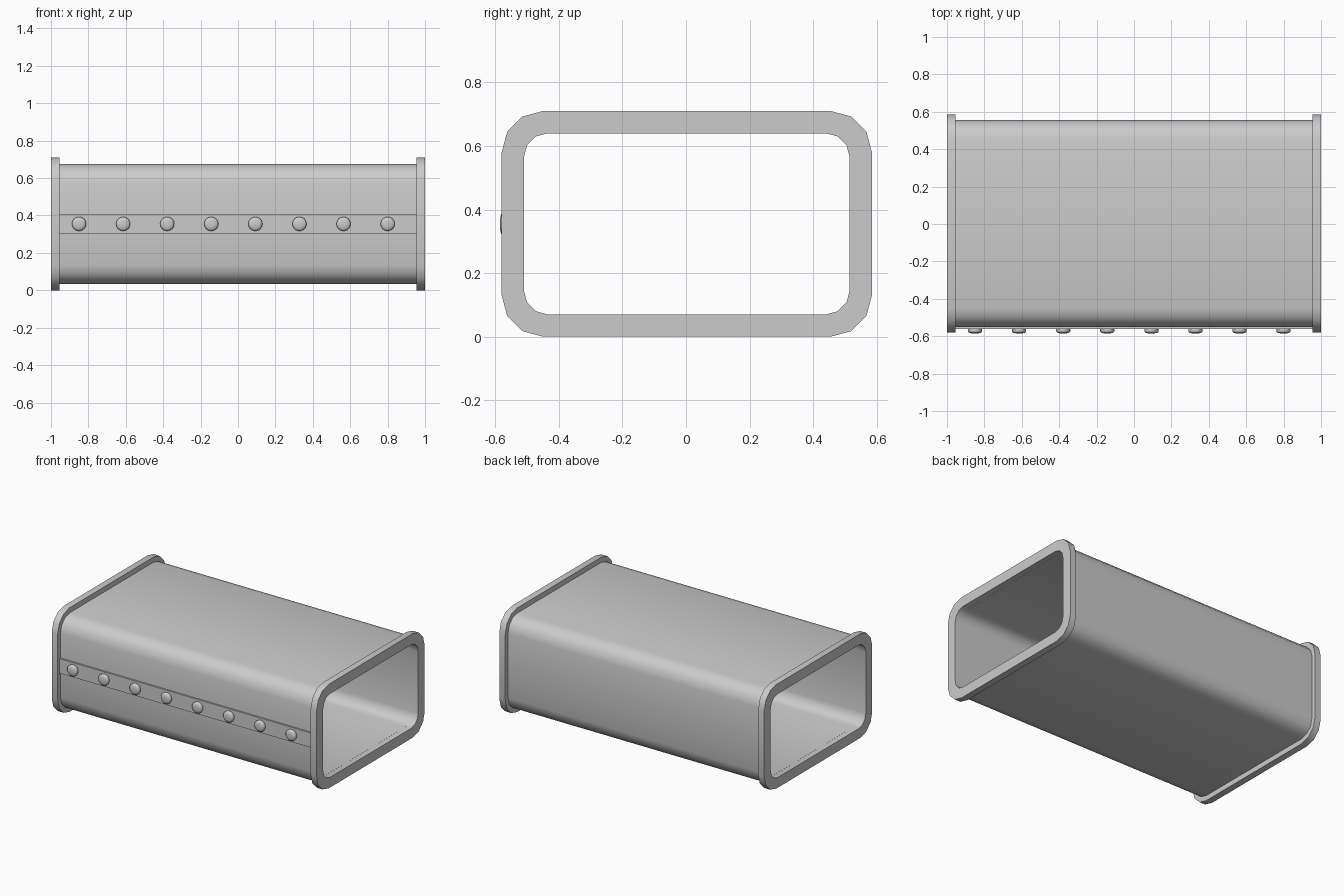
import bpy, bmesh, math

if "Cube" in bpy.data.objects:
    bpy.data.objects.remove(bpy.data.objects["Cube"])

CY, CZ = 0.0025, 0.355  # centre of the duct cross-section


def ring(bm, x, hy, hz, r, seg=3):
    """Rounded rectangle of vertices in the YZ plane."""
    verts = []
    for i, (sy, sz) in enumerate([(1, 1), (-1, 1), (-1, -1), (1, -1)]):
        for k in range(seg + 1):
            a = math.radians(90 * i + 90 * k / seg)
            verts.append(bm.verts.new((x, CY + sy * (hy - r) + r * math.cos(a),
                                       CZ + sz * (hz - r) + r * math.sin(a))))
    return verts


def finish(name, bm, angle=40):
    bmesh.ops.recalc_face_normals(bm, faces=bm.faces)
    me = bpy.data.meshes.new(name)
    bm.to_mesh(me)
    bm.free()
    ob = bpy.data.objects.new(name, me)
    bpy.context.collection.objects.link(ob)
    bpy.ops.object.select_all(action='DESELECT')
    bpy.context.view_layer.objects.active = ob
    ob.select_set(True)
    bpy.ops.object.shade_smooth_by_angle(angle=math.radians(angle))
    return ob


def hollow(name, x0, x1, outer, inner):
    """Closed hollow section: outer skin, inner skin and both end rims."""
    bm = bmesh.new()
    loops = [ring(bm, x0, *outer), ring(bm, x1, *outer),
             ring(bm, x1, *inner), ring(bm, x0, *inner)]
    n = len(loops[0])
    for a, b in zip(loops, loops[1:] + loops[:1]):
        for i in range(n):
            j = (i + 1) % n
            bm.faces.new((a[i], a[j], b[j], b[i]))
    return finish(name, bm)


# Duct body
hollow("duct_body", -0.96, 0.96, (0.5525, 0.32, 0.10), (0.515, 0.2845, 0.073))

# End flanges
for side, x0, x1 in (("left", -1.0, -0.955), ("right", 0.955, 1.0)):
    hollow(side + "_flange", x0, x1, (0.5825, 0.355, 0.13), (0.5125, 0.285, 0.075))

# Seam strip along the front
bm = bmesh.new()
bmesh.ops.create_cube(bm, size=1)
bmesh.ops.scale(bm, vec=(1.914, 0.024, 0.10), verts=bm.verts)
bmesh.ops.translate(bm, vec=(0, -0.549, 0.355), verts=bm.verts)
finish("seam_strip", bm)

# Rivets: low domed heads turned from a short profile of (radius, y)
profile = [(0.036, -0.558), (0.038, -0.566), (0.038, -0.575), (0.031, -0.582), (0.016, -0.585)]
SIDES = 16
for k in range(8):
    x = -0.85 + k * 1.65 / 7
    bm = bmesh.new()
    rows = [[bm.verts.new((x + r * math.cos(t * math.tau / SIDES), y,
                           0.355 + r * math.sin(t * math.tau / SIDES)))
             for t in range(SIDES)] for r, y in profile]
    for a, b in zip(rows, rows[1:]):
        for i in range(SIDES):
            j = (i + 1) % SIDES
            bm.faces.new((a[i], a[j], b[j], b[i]))
    bm.faces.new(rows[0])
    bm.faces.new(rows[-1])
    finish(f"rivet_{k + 1}", bm, 60)
